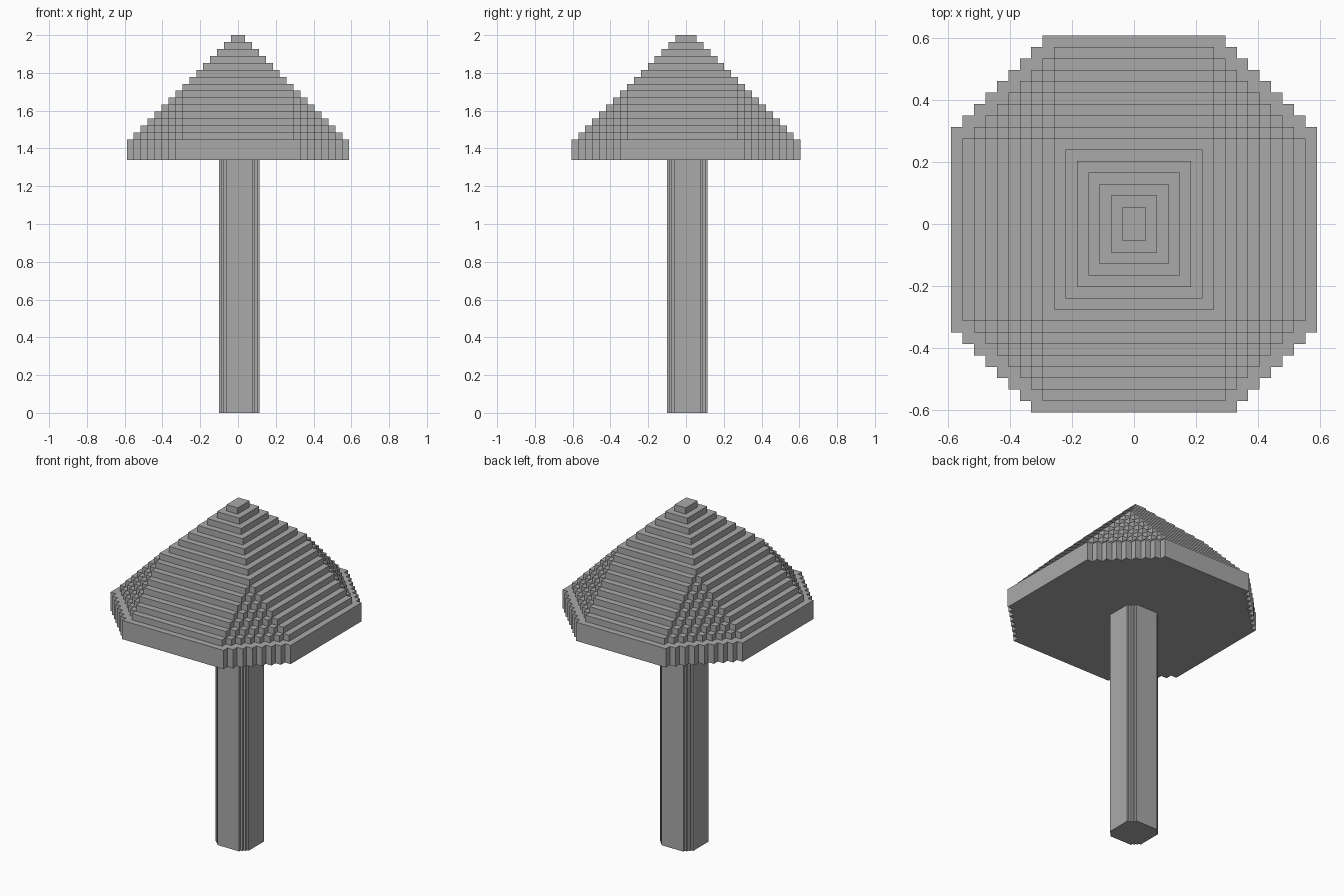
import bpy
import bmesh

cube = bpy.data.objects.get("Cube")
if cube:
    bpy.data.objects.remove(cube, do_unlink=True)

STEP = 0.0368          # size of one block
TOP = 2.0
LAYERS = 16
CAP_BOTTOM = TOP - 18 * STEP

grey = bpy.data.materials.new("plain grey")
grey.use_nodes = True
GREY = (0.4, 0.4, 0.4, 1)
grey.diffuse_color = GREY
grey.node_tree.nodes["Principled BSDF"].inputs["Base Color"].default_value = GREY


def stepped_outline(hx, hy, back_cut, front_cut, step):
    """Counter-clockwise rectangle whose corners are cut into stairs."""
    points = []
    corners = [(1, 1, back_cut), (-1, 1, back_cut),
               (-1, -1, front_cut), (1, -1, front_cut)]
    for sx, sy, cut in corners:
        stair = [(hx, hy - cut * step)]
        for i in range(cut):
            x = hx - (i + 1) * step
            stair += [(x, hy - (cut - i) * step),
                      (x, hy - (cut - i - 1) * step)]
        stair = [(sx * x, sy * y) for x, y in stair]
        points += stair if sx * sy > 0 else stair[::-1]
    return points


def add_prism(bm, outline, z0, z1, floor):
    """Upright prism; the floor is left out where it would be buried."""
    low = [bm.verts.new((x, y, z0)) for x, y in outline]
    high = [bm.verts.new((x, y, z1)) for x, y in outline]
    bm.faces.new(high)
    if floor:
        bm.faces.new(low[::-1])
    for i in range(len(low)):
        j = (i + 1) % len(low)
        bm.faces.new((low[i], low[j], high[j], high[i]))


def finish(bm, name):
    mesh = bpy.data.meshes.new(name)
    bm.to_mesh(mesh)
    bm.free()
    mesh.materials.append(grey)
    obj = bpy.data.objects.new(name, mesh)
    bpy.context.collection.objects.link(obj)
    return obj


# Cap: a thick rim, then one-block layers narrowing to the tip
bm = bmesh.new()
for k in range(LAYERS):
    hx = (16 - k) * STEP
    hy = (16.5 - k) * STEP
    back_cut = max(0, min(8, 9 - k))
    front_cut = max(0, min(7, 8 - k))
    z1 = TOP - (LAYERS - 1 - k) * STEP
    z0 = CAP_BOTTOM if k == 0 else z1 - STEP
    add_prism(bm, stepped_outline(hx, hy, back_cut, front_cut, STEP), z0, z1, k == 0)
finish(bm, "cap")

# Stem: finely stepped corners, slightly off centre
bm = bmesh.new()
add_prism(bm, stepped_outline(0.108, 0.108, 3, 3, STEP / 3), 0, CAP_BOTTOM, True)
stem = finish(bm, "stem")
stem.location = (0.007, 0.007, 0)
